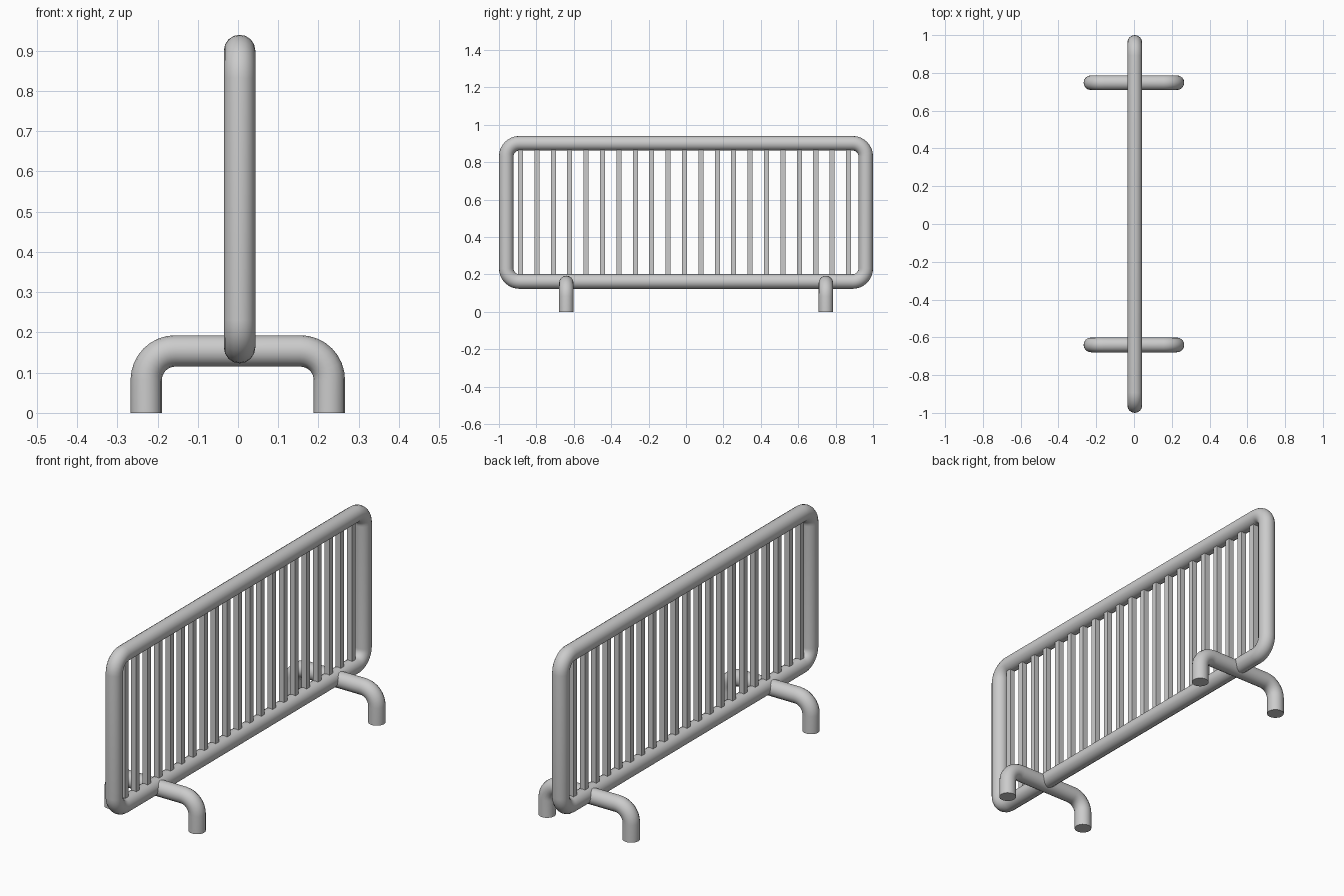
import bpy, math
from mathutils import Vector

if "Cube" in bpy.data.objects:
    bpy.data.objects.remove(bpy.data.objects["Cube"])

R = 0.039      # tube radius
CX = 0.004     # x centre of the panel


def fillet(corners, radius, closed, steps=8):
    """Round the right-angle corners of a path with arcs."""
    pts, n = [], len(corners)
    for i, c in enumerate(corners):
        p = Vector(c)
        if not closed and i in (0, n - 1):
            pts.append(p)
            continue
        a = (Vector(corners[i - 1]) - p).normalized()
        b = (Vector(corners[(i + 1) % n]) - p).normalized()
        centre = p + (a + b) * radius
        for k in range(steps + 1):
            t = math.pi / 2 * k / steps
            pts.append(centre - b * radius * math.cos(t) - a * radius * math.sin(t))
    return pts


def tube(name, corners, bend, closed=False):
    curve = bpy.data.curves.new(name, 'CURVE')
    curve.dimensions = '3D'
    curve.bevel_depth = R
    curve.bevel_resolution = 6
    curve.use_fill_caps = True
    pts = fillet(corners, bend, closed)
    spline = curve.splines.new('POLY')
    spline.points.add(len(pts) - 1)
    for sp, p in zip(spline.points, pts):
        sp.co = (*p, 1)
    spline.use_cyclic_u = closed
    obj = bpy.data.objects.new(name, curve)
    bpy.context.collection.objects.link(obj)
    bpy.ops.object.select_all(action='DESELECT')
    bpy.context.view_layer.objects.active = obj
    obj.select_set(True)
    bpy.ops.object.convert(target='MESH')
    bpy.ops.object.shade_smooth_by_angle(angle=math.radians(40))
    return bpy.context.object


# Rounded rectangular frame
Y, Z0, Z1 = 0.961, 0.162, 0.901
tube("frame", [(CX, -Y, Z0), (CX, Y, Z0), (CX, Y, Z1), (CX, -Y, Z1)], 0.07, True)

# Two bent-tube feet
for name, y in (("front_foot", -0.64), ("back_foot", 0.748)):
    tube(name, [(-0.228, y, 0), (-0.228, y, 0.154), (0.227, y, 0.154), (0.227, y, 0)], 0.072)

# Row of square upright bars, ends buried in the rails
bpy.ops.mesh.primitive_cube_add(size=1, location=(CX, -0.885, (Z0 + Z1) / 2))
bars = bpy.context.object
bars.name = "upright_bars"
bars.scale = (0.027, 0.027, Z1 - Z0)
bpy.ops.object.transform_apply(location=False, rotation=False, scale=True)
arr = bars.modifiers.new("row", 'ARRAY')
arr.count = 21
arr.use_relative_offset = False
arr.use_constant_offset = True
arr.constant_offset_displace = (0, 0.0877, 0)
